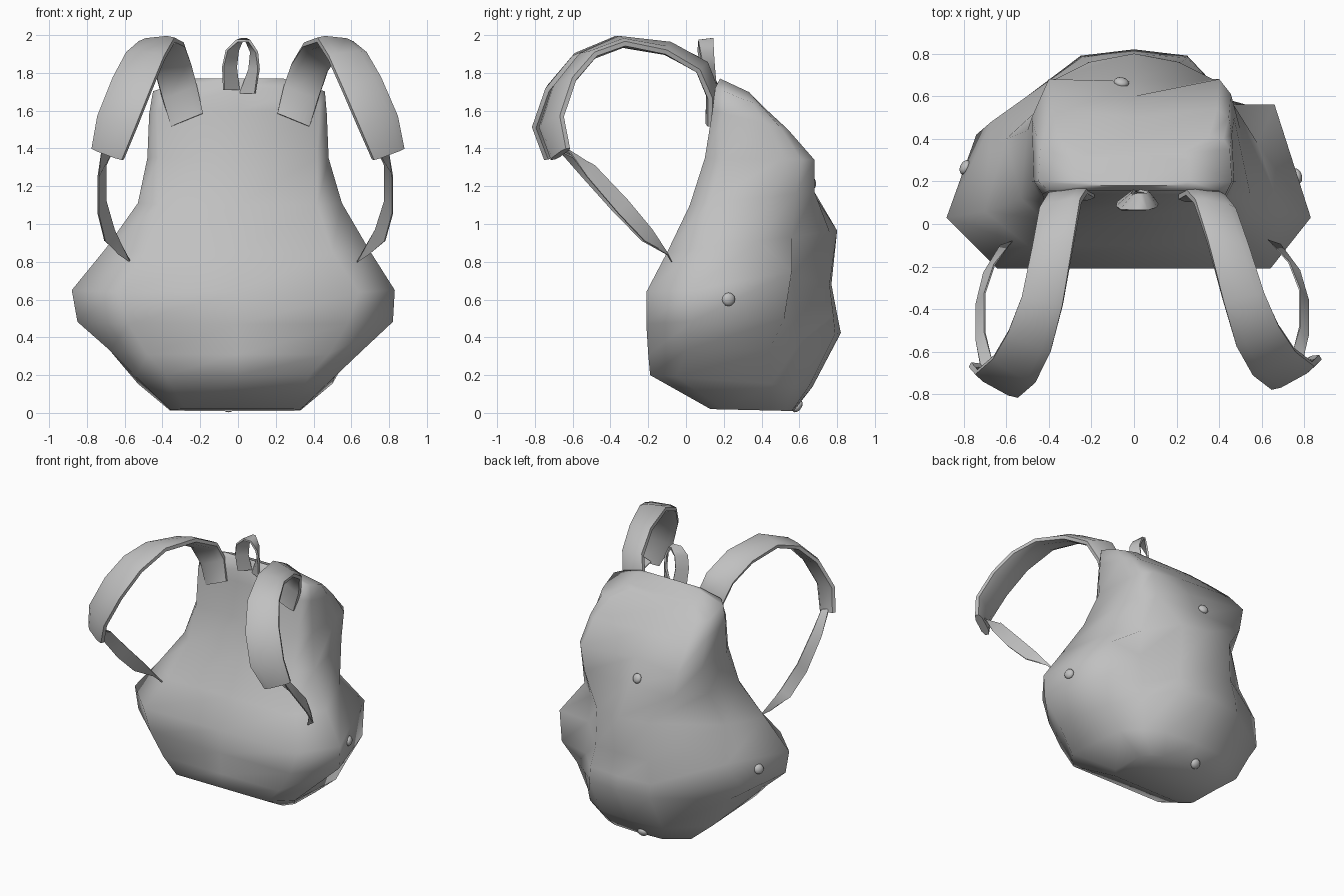
import bpy, bmesh, math
from mathutils import Vector

if "Cube" in bpy.data.objects:
    bpy.data.objects.remove(bpy.data.objects["Cube"])

fabric = bpy.data.materials.new("grey_fabric")
fabric.diffuse_color = (0.53, 0.53, 0.53, 1)
fabric.use_nodes = True
fabric.node_tree.nodes["Principled BSDF"].inputs["Base Color"].default_value = fabric.diffuse_color


def finish(name, bm, angle=50):
    bmesh.ops.recalc_face_normals(bm, faces=bm.faces)
    me = bpy.data.meshes.new(name)
    bm.to_mesh(me)
    bm.free()
    me.materials.append(fabric)
    ob = bpy.data.objects.new(name, me)
    bpy.context.collection.objects.link(ob)
    bpy.ops.object.select_all(action='DESELECT')
    ob.select_set(True)
    bpy.context.view_layer.objects.active = ob
    bpy.ops.object.shade_smooth_by_angle(angle=math.radians(angle))
    return ob


def loft(name, rings, angle=50):
    """Skin closed rings of equal length and cap both ends."""
    bm = bmesh.new()
    vs = [[bm.verts.new(p) for p in r] for r in rings]
    n = len(vs[0])
    for a, b in zip(vs, vs[1:]):
        for i in range(n):
            j = (i + 1) % n
            bm.faces.new((a[i], a[j], b[j], b[i]))
    bm.faces.new(vs[0])
    bm.faces.new(vs[-1])
    return finish(name, bm, angle)


def ribbon(name, path, thick, sx=1, shift=0, sy=1, padded=True):
    """Sweep a flat band; path rows are centre xyz and half-width vector xyz."""
    pts = [Vector((p[0] * sx + shift * min(1, max(0, (.15 - p[1]) / .4)), p[1] * sy, p[2]))
           for p in path]
    wid = [Vector((math.copysign(1, sx) * p[3], p[4], p[5])) for p in path]
    rings = []
    for i, (c, w) in enumerate(zip(pts, wid)):
        t = pts[min(i + 1, len(pts) - 1)] - pts[max(i - 1, 0)]
        n = t.cross(w).normalized() * thick / 2
        prof = [(-1, -.5), (-.6, -1), (.6, -1), (1, -.5), (1, .5), (.6, 1), (-.6, 1), (-1, .5)]
        if not padded:
            prof = [(-1, -1), (1, -1), (1, 1), (-1, 1)]
        rings.append([c + w * u + n * v for u, v in prof])
    return loft(name, rings, 65)


# Sack: front z, back z, left, right, rear left, rear right, front y,
# side y 1, side y 2, back y, front half-width, back half-width, centre back y
sections = [
    (.02, .01, -.36, .33, -.36, .33, .13, .20, .45, .56, .28, .20, .57),
    (.20, .14, -.54, .51, -.53, .50, -.19, -.05, .45, .65, .38, .26, .67),
    (.31, .42, -.68, .66, -.66, .62, -.20, 0, .43, .79, .48, .25, .82),
    (.47, .52, -.85, .82, -.74, .74, -.21, .03, .42, .78, .58, .25, .80),
    (.64, .68, -.88, .83, -.67, .72, -.21, .03, .48, .76, .64, .22, .77),
    (.85, .96, -.70, .69, -.60, .60, -.10, .06, .40, .76, .50, .21, .80),
    (1.10, 1.17, -.53, .55, -.50, .50, .02, .12, .44, .68, .42, .37, .67),
    (1.35, 1.34, -.48, .48, -.48, .47, .10, .20, .50, .68, .42, .40, .60),
    (1.60, 1.50, -.47, .47, -.46, .46, .14, .20, .42, .54, .43, .39, .50),
    (1.72, 1.62, -.45, .46, -.44, .45, .155, .20, .35, .41, .40, .35, .41),
    (1.77, 1.70, -.26, .26, -.26, .26, .18, .20, .30, .33, .24, .22, .33),
]
# Right pocket: outer corner and inner fold replacing the rear right of a section
pocket = {
    2: [(.60, .44, .33), (.42, .61, .38)],
    3: [(.67, .52, .50), (.42, .59, .50)],
    4: [(.66, .56, .75), (.42, .56, .73)],
    5: [(.58, .38, .91), (.40, .56, .93)],
}
rings = []
for k, (zf, zb, xl, xr, xl2, xr2, yf, y1, y2, yb, wf, wb, yc) in enumerate(sections):
    fold = ((xr2 + wb) / 2 + .02, (y2 + yb) / 2 + .02)
    outline = [(-wf, yf), (0, yf), (wf, yf), (xr, y1), (xr2, y2), fold,
               (wb, yb), (0, yc), (-wb, yb), (xl2, y2), (xl, y1)]
    ring = [(x, y, zf + (zb - zf) * (y - yf) / (yb - yf)) for x, y in outline]
    if k in pocket:
        ring[4:6] = pocket[k]
    rings.append(ring)
sack = loft("sack", rings, 75)

# Padded shoulder straps and the thin webbing below them
strap = [
    (-.27, .135, 1.55, .085, 0, .035),
    (-.31, .145, 1.70, .09, .01, .035),
    (-.345, .09, 1.83, .095, .02, .02),
    (-.38, -.10, 1.93, .095, .01, .02),
    (-.43, -.36, 1.965, .095, -.02, .01),
    (-.49, -.55, 1.89, .10, -.045, -.01),
    (-.56, -.68, 1.74, .10, -.055, -.03),
    (-.64, -.75, 1.54, .10, -.055, -.03),
    (-.69, -.70, 1.37, .08, -.04, -.03),
]
webbing = [
    (-.69, -.67, 1.40, .03, 0, -.01),
    (-.72, -.53, 1.28, .02, .02, .03),
    (-.72, -.35, 1.09, .02, .025, .035),
    (-.68, -.21, .94, .025, .02, .03),
    (-.60, -.09, .82, .03, .01, -.02),
]
for side, sx, shift, sy in (("left", 1, 0, 1), ("right", -1.08, .05, .95)):
    ribbon(side + "_shoulder_strap", strap, .05, sx, shift, sy)
    ribbon(side + "_webbing", webbing, .008, sx, shift * .4, sy, False)

# Carry loop on top
loop = [
    (-.035, .13, 1.71, .04, .03, 0),
    (-.045, .11, 1.83, .035, .03, 0),
    (-.03, .10, 1.92, .03, .035, 0),
    (.01, .105, 1.975, .015, .04, .005),
    (.05, .105, 1.975, -.01, .04, .005),
    (.085, .11, 1.91, -.015, .035, 0),
    (.085, .12, 1.82, -.025, .03, 0),
    (.05, .14, 1.69, -.04, .02, 0),
]
ribbon("carry_loop", loop, .014, padded=False)

# Round studs seated on the fabric
for name, p in (("flap_stud", (-.06, .66, 1.22)), ("left_stud", (-.78, .26, .58)),
                ("right_stud", (.78, .23, .60)), ("base_stud", (-.05, .57, .05))):
    _, loc, nor, _ = sack.closest_point_on_mesh(Vector(p))
    bm = bmesh.new()
    bmesh.ops.create_uvsphere(bm, u_segments=12, v_segments=8, radius=.036)
    bmesh.ops.scale(bm, vec=(1, 1, .6), verts=bm.verts)
    bmesh.ops.transform(bm, matrix=nor.to_track_quat('Z', 'Y').to_matrix().to_4x4(), verts=bm.verts)
    bmesh.ops.translate(bm, vec=loc + nor * .004, verts=bm.verts)
    finish(name, bm, 60)
